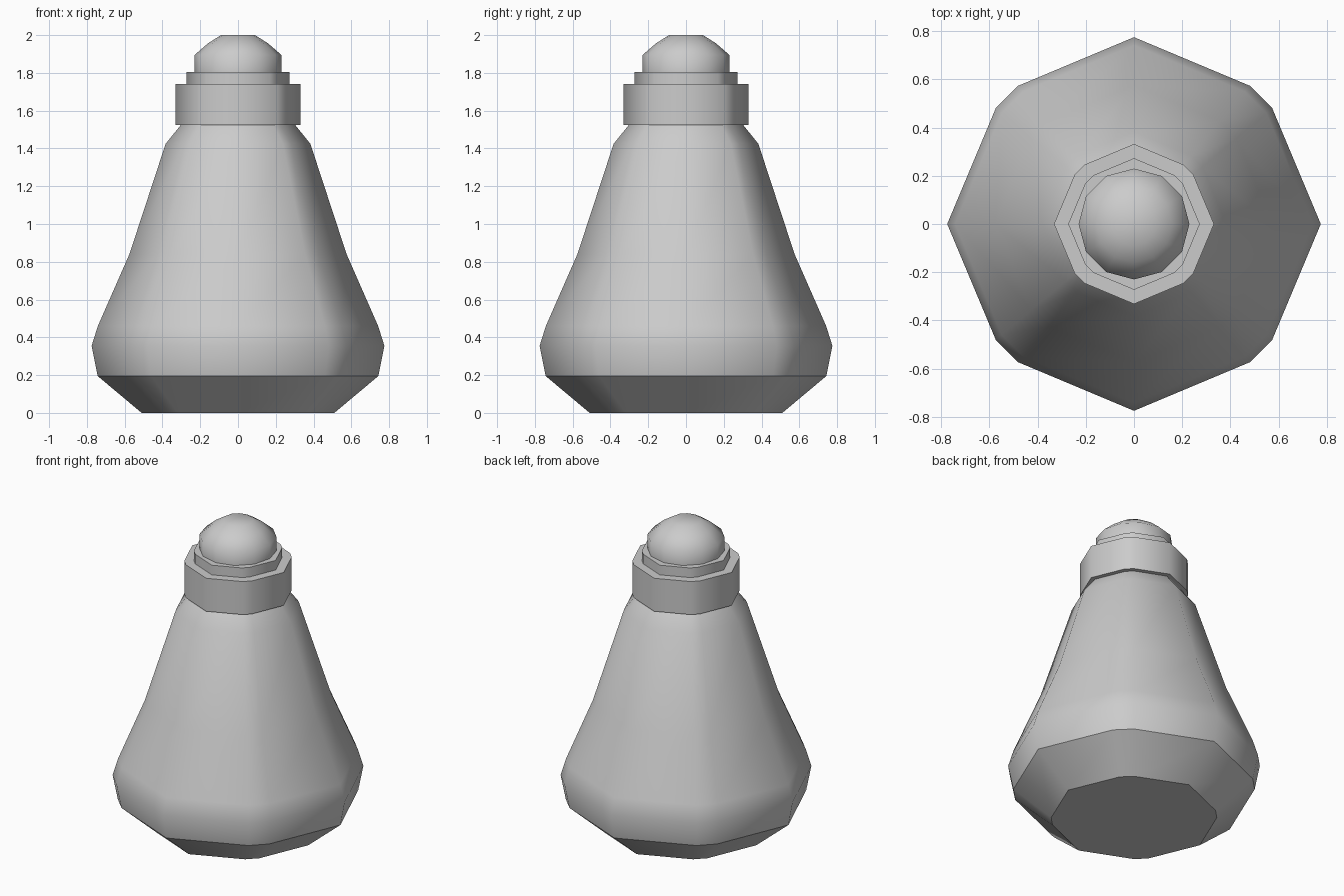
import bpy, bmesh
from math import cos, sin, pi

if "Cube" in bpy.data.objects:
    bpy.data.objects.remove(bpy.data.objects["Cube"])

# Cross-section: octagon with its four diagonal corners cut off (unit radius)
SECTION = []
quarter = [(1, 0), (0.74, 0.62), (0.62, 0.74)]
for k in range(4):
    c, s = round(cos(k * pi / 2)), round(sin(k * pi / 2))
    SECTION += [(x * c - y * s, x * s + y * c) for x, y in quarter]
# Regular twelve-sided section for the stopper
ROUND = [(cos(i * pi / 6), sin(i * pi / 6)) for i in range(12)]


def loft(name, section, profile, sharp_rings, smooth_top=False):
    """Stack scaled copies of the section along z, with flat end caps."""
    bm = bmesh.new()
    rings = [[bm.verts.new((x * r, y * r, z)) for x, y in section] for r, z in profile]
    n = len(section)
    for a, b in zip(rings, rings[1:]):
        for i in range(n):
            j = (i + 1) % n
            bm.faces.new((a[i], a[j], b[j], b[i])).smooth = True
    bm.faces.new(rings[0][::-1])
    bm.faces.new(rings[-1]).smooth = smooth_top
    for k in sharp_rings:
        for i in range(n):
            bm.edges.get((rings[k][i], rings[k][(i + 1) % n])).smooth = False
    bmesh.ops.recalc_face_normals(bm, faces=bm.faces)
    mesh = bpy.data.meshes.new(name)
    bm.to_mesh(mesh)
    bm.free()
    obj = bpy.data.objects.new(name, mesh)
    bpy.context.collection.objects.link(obj)
    return obj


# Bottle body: chamfered foot, wide belly, tapering shoulders
loft("bottle_body", SECTION,
     [(0.51, 0), (0.743, 0.195), (0.775, 0.355), (0.742, 0.46),
      (0.575, 0.84), (0.383, 1.425), (0.298, 1.53)], [0, 1, 6])

# Neck collar and the smaller step above it
loft("neck_collar", SECTION, [(0.332, 1.525), (0.332, 1.742)], [0, 1])
loft("neck_rim", SECTION, [(0.273, 1.74), (0.273, 1.805)], [0, 1])

# Domed stopper
loft("stopper", ROUND,
     [(0.23, 1.80), (0.23, 1.895), (0.158, 1.957), (0.09, 2.0)], [0], True)
